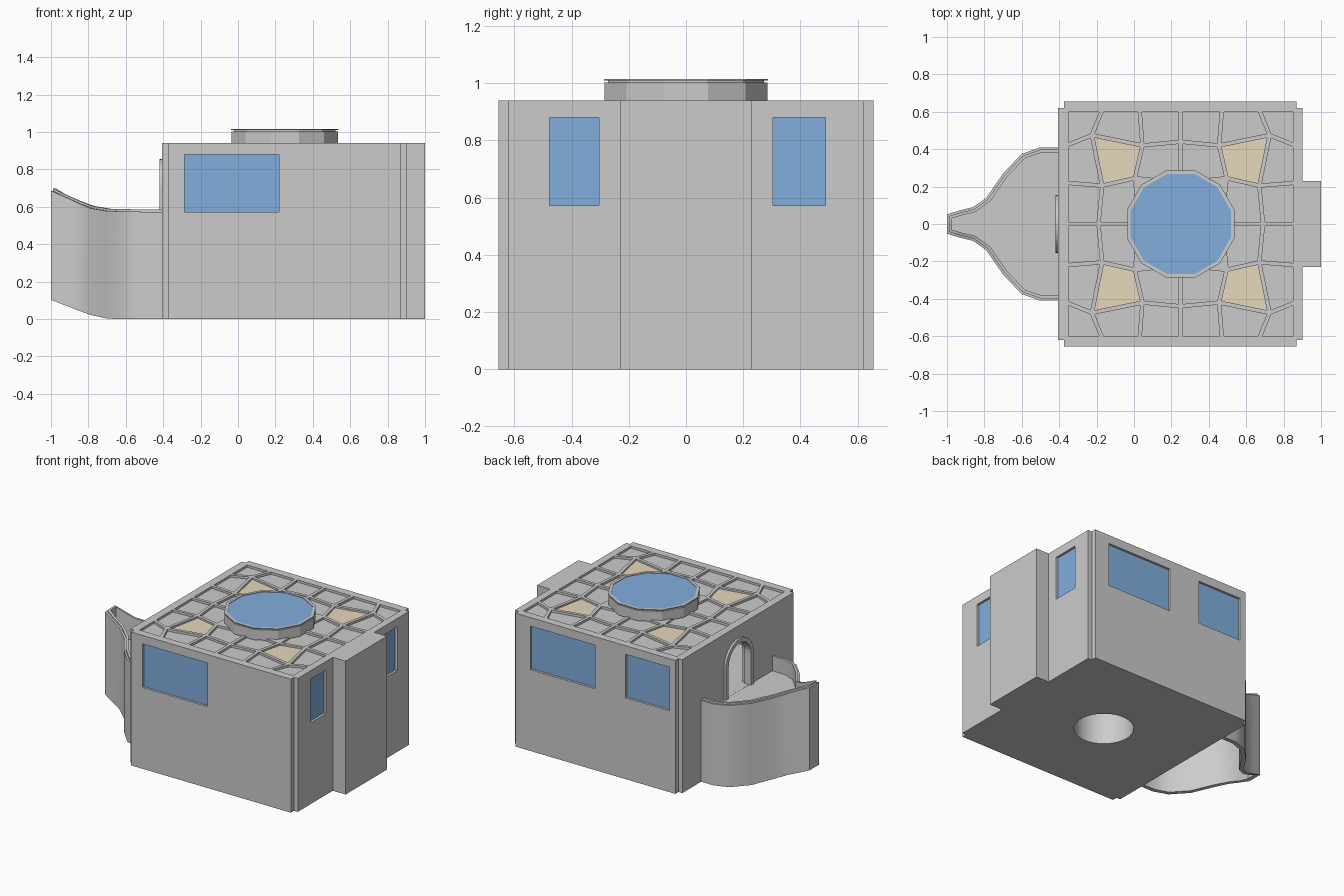
import bpy, bmesh, math
from mathutils import Vector

if "Cube" in bpy.data.objects:
    bpy.data.objects.remove(bpy.data.objects["Cube"])


def material(name, col):
    m = bpy.data.materials.new(name)
    m.diffuse_color = col
    m.use_nodes = True
    m.node_tree.nodes["Principled BSDF"].inputs["Base Color"].default_value = m.diffuse_color
    return m


GLASS = material("blue_glass", (0.22, 0.42, 0.72, 1))
CREAM = material("cream_glass", (0.80, 0.68, 0.50, 1))


def finish(name, bm, mat=None, smooth=None):
    bmesh.ops.recalc_face_normals(bm, faces=bm.faces)
    me = bpy.data.meshes.new(name)
    bm.to_mesh(me)
    bm.free()
    ob = bpy.data.objects.new(name, me)
    bpy.context.collection.objects.link(ob)
    if mat:
        me.materials.append(mat)
    if smooth:
        activate(ob)
        bpy.ops.object.shade_smooth_by_angle(angle=math.radians(smooth))
    return ob


def activate(ob):
    bpy.ops.object.select_all(action='DESELECT')
    ob.select_set(True)
    bpy.context.view_layer.objects.active = ob


def prisms(name, items, mat=None):
    """Each item is (3D outline, extrusion vector)."""
    bm = bmesh.new()
    for pts, vec in items:
        a = [bm.verts.new(p) for p in pts]
        b = [bm.verts.new(Vector(p) + Vector(vec)) for p in pts]
        bm.faces.new(a)
        bm.faces.new(b[::-1])
        for i in range(len(a)):
            j = (i + 1) % len(a)
            bm.faces.new((a[i], b[i], b[j], a[j]))
    return finish(name, bm, mat)


def flat(poly, z0, z1):
    return [(x, y, z0) for x, y in poly], (0, 0, z1 - z0)


def cut(ob, items):
    tool = prisms("cutter", items)
    tool.hide_render = True
    m = ob.modifiers.new("cut", 'BOOLEAN')
    m.operation, m.solver, m.object = 'DIFFERENCE', 'EXACT', tool
    activate(ob)
    bpy.ops.object.modifier_apply(modifier=m.name)
    bpy.data.objects.remove(tool)


def inset(poly, d):
    """Move every edge of a closed outline inwards by d."""
    p = [Vector(q) for q in poly]
    n = len(p)
    area = sum(p[i - 1].x * p[i].y - p[i].x * p[i - 1].y for i in range(n))
    s = 1 if area > 0 else -1
    out = []
    for i in range(n):
        e1 = (p[i] - p[i - 1]).normalized()
        e2 = (p[(i + 1) % n] - p[i]).normalized()
        n1, n2 = Vector((-e1.y, e1.x)) * s, Vector((-e2.y, e2.x)) * s
        out.append(tuple(p[i] + (n1 + n2) * d / (1 + n1.dot(n2))))
    return out


def circle(r, n, phase=0.0, cx=0.25):
    return [(cx + r * math.cos(2 * math.pi * i / n + phase),
             r * math.sin(2 * math.pi * i / n + phase)) for i in range(n)]


# Main block with stepped corners and a projecting bay on the right
half = [(1, .23), (.90, .23), (.90, .62), (.87, .62), (.87, .655),
        (-.375, .655), (-.375, .62), (-.405, .62)]
outline = half + [(x, -y) for x, y in half[::-1]]
body = prisms("building_body", [flat(outline, 0, .94)])

# Roof panels: one warped quarter grid, mirrored four ways
g = {(i, j): (a, b) for i, a in enumerate((0, .22, .42, .61))
     for j, b in enumerate((0, .22, .42, .61))}
g.update({(1, 1): (.245, .245), (2, 2): (.475, .475), (1, 2): (.205, .42),
          (2, 1): (.42, .205), (0, 2): (0, .44), (2, 0): (.44, 0)})
recess, cream = [], []
for sx in (-1, 1):
    for sy in (-1, 1):
        for i in range(3):
            for j in range(3):
                if i == j == 0:
                    continue
                q = [g[i, j], g[i + 1, j], g[i + 1, j + 1], g[i, j + 1]]
                q = inset([(.25 + sx * u, sy * v) for u, v in q], .011)
                recess.append(flat(q, .924, .96))
                if i == j == 1:
                    cream.append(flat(q, .920, .928))

# Windows: recesses and panes
panes = []


def window(a, b, wall, side, axis):
    pt = lambda h, d, z: (h, d, z) if axis == 'y' else (d, h, z)
    corners = ((a, .573), (b, .573), (b, .88), (a, .88))
    inner = wall - side * .02
    recess.append(([pt(h, inner, z) for h, z in corners], pt(0, side * .05, 0)))
    panes.append(([pt(h, inner - side * .005, z) for h, z in corners],
                  pt(0, side * .009, 0)))


window(-.287, .22, -.655, -1, 'y')
window(.25, .755, .655, 1, 'y')
window(-.33, .012, .655, 1, 'y')
window(.305, .488, .90, 1, 'x')
window(-.478, -.305, .90, 1, 'x')
cut(body, recess)
prisms("window_panes", panes, GLASS)
prisms("cream_roof_lights", cream, CREAM)


# Upper room, arched doorway and round shaft from below
def arch(w, x, dx, z0=.48, spring=.70):
    pts = [(x, -w, z0), (x, w, z0)]
    pts += [(x, w * math.cos(math.pi * k / 16), spring + w * math.sin(math.pi * k / 16))
            for k in range(17)]
    return pts, (dx, 0, 0)


room = [(-.345, -.59), (.84, -.59), (.84, .59), (-.345, .59)]
cut(body, [flat(room, .48, .89)])
cut(body, [arch(.135, -.5, .2)])
cut(body, [flat(circle(.19, 40), -.1, .6)])
activate(body)
bpy.ops.object.shade_smooth_by_angle(angle=math.radians(15))

# Door surround
trim = prisms("door_surround", [arch(.155, -.42, .05)])
cut(trim, [arch(.125, -.5, .2, z0=.4)])

# Skylight drum, rim and glass (twelve sided)
k = 1 / math.cos(math.pi / 12)
ph = math.pi / 12
drum = prisms("skylight_drum", [flat(circle(.285 * k, 12, ph), .93, 1.003)])
cap = prisms("skylight_rim", [flat(circle(.272 * k, 12, ph), 1.0, 1.01),
                              flat(circle(.287 * k, 12, ph), 1.0101, 1.015)])
cut(cap, [flat(circle(.268 * k, 12, ph), .99, 1.03)])
prisms("skylight_glass", [flat(circle(.269 * k, 12, ph), .998, 1.011)], GLASS)

# Balcony wall: plan half with bottom and top heights, mirrored at the tip
plan = [(-.37, .41, 0, .572), (-.50, .41, 0, .573), (-.60, .375, 0, .575),
        (-.70, .27, .002, .577), (-.79, .14, .022, .592), (-.86, .09, .048, .622),
        (-.93, .073, .075, .655), (-1, .052, .103, .685)]
path = plan + [(x, -y, a, b) for x, y, a, b in plan[::-1]]
outer = [p[:2] for p in path]
mid, inner = inset(outer, .012), inset(outer, .028)
bm = bmesh.new()
rings = []
for p, m, q in zip(path, mid, inner):
    lo, hi = p[2], p[3]
    rings.append([bm.verts.new(c) for c in (
        (*p[:2], lo), (*p[:2], hi), (*m, hi), (*m, hi + .012),
        (*q, hi + .012), (*q, lo))])
for a, b in zip(rings, rings[1:]):
    for i in range(6):
        j = (i + 1) % 6
        bm.faces.new((a[i], a[j], b[j], b[i]))
bm.faces.new(rings[0])
bm.faces.new(rings[-1][::-1])
finish("balcony_wall", bm, smooth=32)
prisms("balcony_floor", [flat(inset(outer, .02), .455, .479)])
